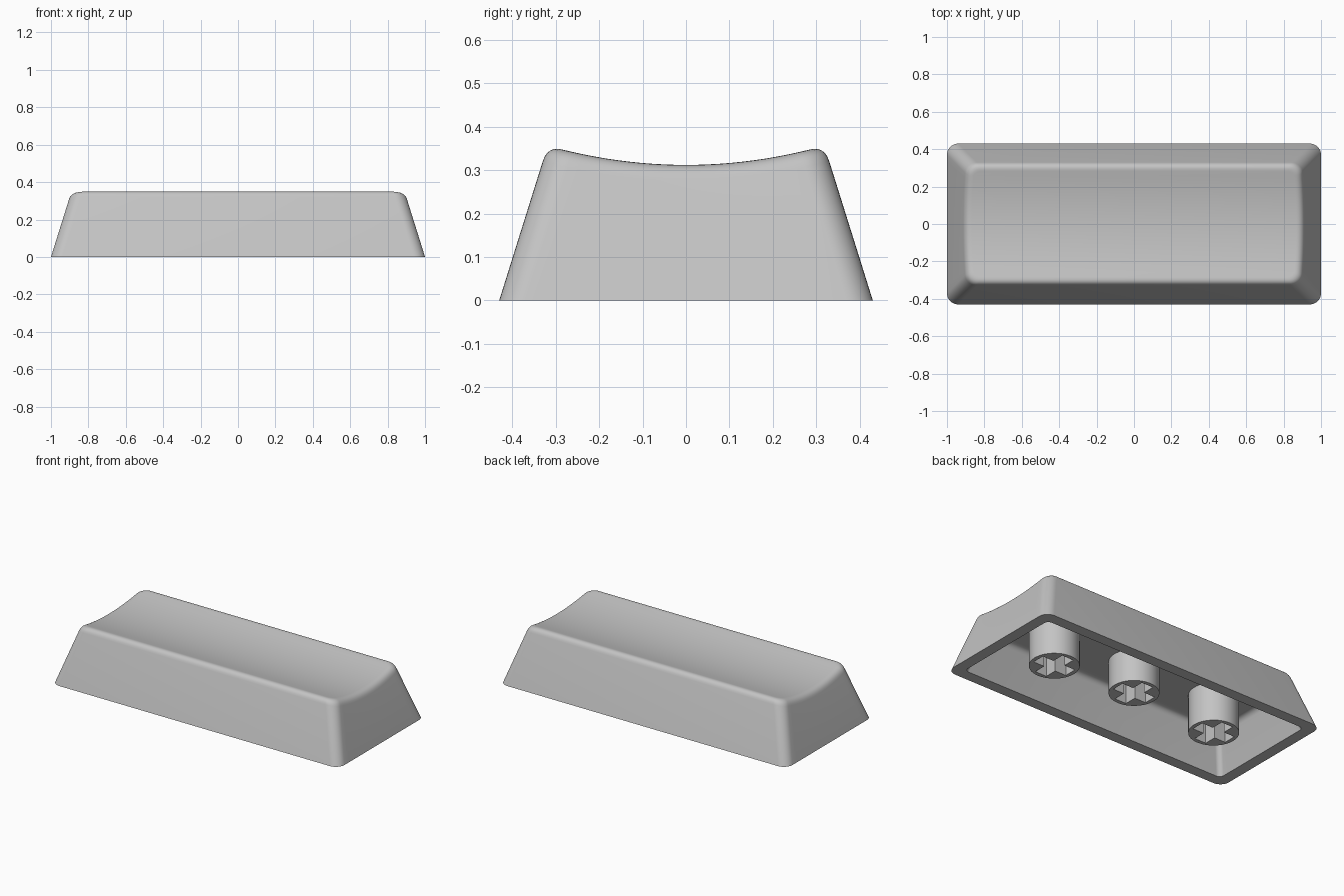
import bpy, bmesh, math
from mathutils import Vector

if "Cube" in bpy.data.objects:
    bpy.data.objects.remove(bpy.data.objects["Cube"])

SLOPE = 0.313          # inward lean of the walls
WALL = 0.07            # wall thickness at the rim
CEILING = 0.24         # underside of the top

grey = bpy.data.materials.new("light_grey")
grey.diffuse_color = (0.55, 0.55, 0.55, 1)
grey.use_nodes = True
grey.node_tree.nodes["Principled BSDF"].inputs["Base Color"].default_value = grey.diffuse_color


def half_outline():
    """Right half of a rounded rectangle, front to back: (side position, normal)."""
    n = 8
    pts = [(-1, math.radians(-90 + 90 * i / n)) for i in range(n + 1)]
    pts += [(-1 + 2 * i / 20, 0) for i in range(1, 20)]
    pts += [(1, math.radians(90 * i / n)) for i in range(n + 1)]
    return pts


def spot(p, z, inset, r):
    """Point of the sloped wall outline at height z."""
    hx, hy = 1 - SLOPE * z - inset, 0.43 - SLOPE * z - inset
    c, a = p
    return Vector((hx - r + r * math.cos(a), (hy - r) * c + r * math.sin(a), z))


def dish(y):
    return 0.312 + y * y / 2.29


def flat(y):
    return CEILING


def column(p, inset, surface, f, r, r_top, steps=6):
    """Wall line from the rim up, rounded over onto the top surface."""
    z = 0.3
    for _ in range(12):
        z = surface(spot(p, z, inset, r).y)
    a, t = spot(p, z - f, inset, r), spot(p, z, inset, r)
    c = spot(p, z, inset + f, r_top)
    c.z = surface(c.y)
    line = [spot(p, 0, inset, r)]
    for i in range(steps + 1):
        u = i / steps
        line.append(a * (1 - u) ** 2 + t * 2 * u * (1 - u) + c * u * u)
    return line


def add_skin(bm, inset, surface, f, r, r_top):
    """Walls plus top; returns the rim loop of vertices."""
    right = [column(p, inset, surface, f, r, r_top) for p in half_outline()]
    left = [[Vector((-v.x, v.y, v.z)) for v in col] for col in reversed(right)]
    cols = [[bm.verts.new(v) for v in col] for col in right + left]
    n = len(cols)
    for i in range(n):
        a, b = cols[i], cols[(i + 1) % n]
        for k in range(len(a) - 1):
            bm.faces.new((a[k], b[k], b[k + 1], a[k + 1]))
    for i in range(n // 2 - 1):      # strips across the top
        bm.faces.new((cols[i][-1], cols[i + 1][-1],
                      cols[n - 2 - i][-1], cols[n - 1 - i][-1]))
    return [c[0] for c in cols]


def make_object(name, bm):
    bmesh.ops.recalc_face_normals(bm, faces=bm.faces)
    me = bpy.data.meshes.new(name)
    bm.to_mesh(me)
    bm.free()
    ob = bpy.data.objects.new(name, me)
    bpy.context.collection.objects.link(ob)
    me.materials.append(grey)
    return ob


def smooth(ob):
    bpy.ops.object.select_all(action='DESELECT')
    ob.select_set(True)
    bpy.context.view_layer.objects.active = ob
    bpy.ops.object.shade_smooth_by_angle(angle=math.radians(35))


# hollow cap: outer skin, inner skin and the rim joining them
bm = bmesh.new()
outer = add_skin(bm, 0, dish, 0.035, 0.06, 0.035)
inner = add_skin(bm, WALL, flat, 0.03, 0.03, 0.02)
for i in range(len(outer)):
    j = (i + 1) % len(outer)
    bm.faces.new((outer[i], outer[j], inner[j], inner[i]))
smooth(make_object("cap_shell", bm))


def make_stem(name, x, z0):
    """Round post with a cross-shaped socket in its lower end."""
    top = 0.26
    bm = bmesh.new()
    bmesh.ops.create_cone(bm, cap_ends=True, segments=48, radius1=0.142,
                          radius2=0.142, depth=top - z0)
    bmesh.ops.translate(bm, verts=bm.verts, vec=(x, 0, (top + z0) / 2))
    stem = make_object(name, bm)

    # cross-shaped cutter
    L, w = 0.117, 0.04
    quarter = [(L, -w), (L, w), (w, w)]
    bm = bmesh.new()
    prof = []
    for q in range(4):
        for px, py in quarter:
            for _ in range(q):
                px, py = -py, px
            prof.append(bm.verts.new((x + px, py, z0 - 0.05)))
    face = bm.faces.new(prof)
    up = bmesh.ops.extrude_face_region(bm, geom=[face])["geom"]
    bmesh.ops.translate(bm, vec=(0, 0, 0.22),
                        verts=[g for g in up if isinstance(g, bmesh.types.BMVert)])
    cutter = make_object("socket_cutter", bm)
    cutter.hide_render = True

    mod = stem.modifiers.new("socket", 'BOOLEAN')
    mod.operation, mod.solver, mod.object = 'DIFFERENCE', 'EXACT', cutter
    bpy.context.view_layer.objects.active = stem
    bpy.ops.object.modifier_apply(modifier=mod.name)
    bpy.data.objects.remove(cutter)
    smooth(stem)


# centre stem sits slightly higher than the outer pair
make_stem("centre_stem", 0, 0.04)
make_stem("left_stem", -0.58, 0)
make_stem("right_stem", 0.58, 0)
